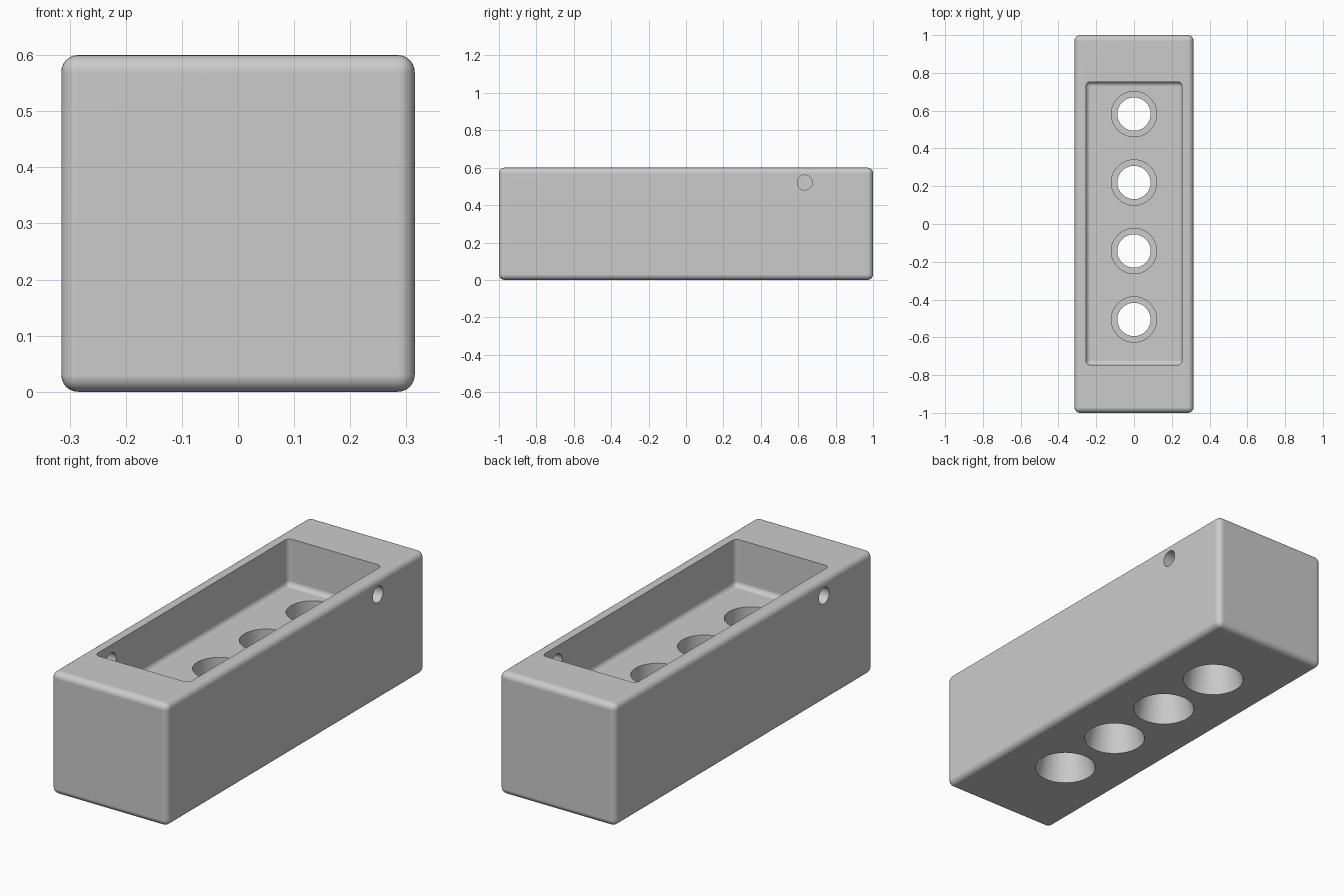
import bpy, bmesh, math
from mathutils import Matrix, Vector

old = bpy.data.objects.get("Cube")
if old:
    bpy.data.objects.remove(old, do_unlink=True)

grey = bpy.data.materials.new("plain grey")
grey.use_nodes = True
colour = (0.6, 0.6, 0.6, 1)
grey.diffuse_color = colour
grey.node_tree.nodes["Principled BSDF"].inputs["Base Color"].default_value = colour


def finish(bm, name):
    mesh = bpy.data.meshes.new(name)
    bm.to_mesh(mesh)
    bm.free()
    mesh.materials.append(grey)
    obj = bpy.data.objects.new(name, mesh)
    bpy.context.collection.objects.link(obj)
    return obj


def rounded_box(name, low, high, radius, keep_top_sharp=False):
    low, high = Vector(low), Vector(high)
    bm = bmesh.new()
    bmesh.ops.create_cube(bm, size=1)
    bmesh.ops.scale(bm, vec=high - low, verts=bm.verts)
    bmesh.ops.translate(bm, vec=(low + high) / 2, verts=bm.verts)
    edges = [e for e in bm.edges if not keep_top_sharp
             or any(v.co.z < high.z - 0.001 for v in e.verts)]
    bmesh.ops.bevel(bm, geom=edges, offset=radius, segments=6,
                    profile=0.5, affect='EDGES')
    return finish(bm, name)


def cone(name, centre, radius, top_radius, depth, sideways=False):
    bm = bmesh.new()
    turn = Matrix.Rotation(math.pi / 2 if sideways else 0, 4, 'Y')
    bmesh.ops.create_cone(bm, cap_ends=True, segments=64, radius1=radius,
                          radius2=top_radius, depth=depth,
                          matrix=Matrix.Translation(centre) @ turn)
    return finish(bm, name)


# Rounded block
block = rounded_box("block_body", (-0.315, -1, 0), (0.315, 1, 0.6), 0.03)

# Open tray with filleted floor
FLOOR = 0.37
cutters = [rounded_box("tray_cutter", (-0.255, -0.747, FLOOR),
                       (0.255, 0.753, 0.8), 0.025, True)]

# Row of holes: tapered from below, counterbored from the tray floor
LEDGE, BOTTOM_RADIUS, NECK_RADIUS = 0.24, 0.142, 0.088
slope = (BOTTOM_RADIUS - NECK_RADIUS) / LEDGE
low, high = -0.1, LEDGE + 0.02
for i in range(4):
    y = 0.582 - i * 0.3625
    cutters.append(cone("taper_cutter", (0, y, (low + high) / 2),
                        BOTTOM_RADIUS - slope * low,
                        BOTTOM_RADIUS - slope * high, high - low))
    cutters.append(cone("counterbore_cutter", (0, y, LEDGE + 0.1), 0.12, 0.12, 0.2))

# One small hole in each long wall, at opposite ends
for side, y in ((1, 0.635), (-1, -0.62)):
    cutters.append(cone("side_hole_cutter", (side * 0.29, y, 0.521),
                        0.04, 0.04, 0.16, True))

# Cut the block
bpy.ops.object.select_all(action='DESELECT')
block.select_set(True)
bpy.context.view_layer.objects.active = block
for cutter in cutters:
    mod = block.modifiers.new("cut", 'BOOLEAN')
    mod.operation = 'DIFFERENCE'
    mod.solver = 'EXACT'
    mod.object = cutter
    bpy.ops.object.modifier_apply(modifier=mod.name)
for cutter in cutters:
    bpy.data.objects.remove(cutter, do_unlink=True)

# Smooth fillets, flat walls
bpy.ops.object.shade_smooth_by_angle(angle=math.radians(30))
flat = block.modifiers.new("flat_walls", 'WEIGHTED_NORMAL')
flat.keep_sharp = True
